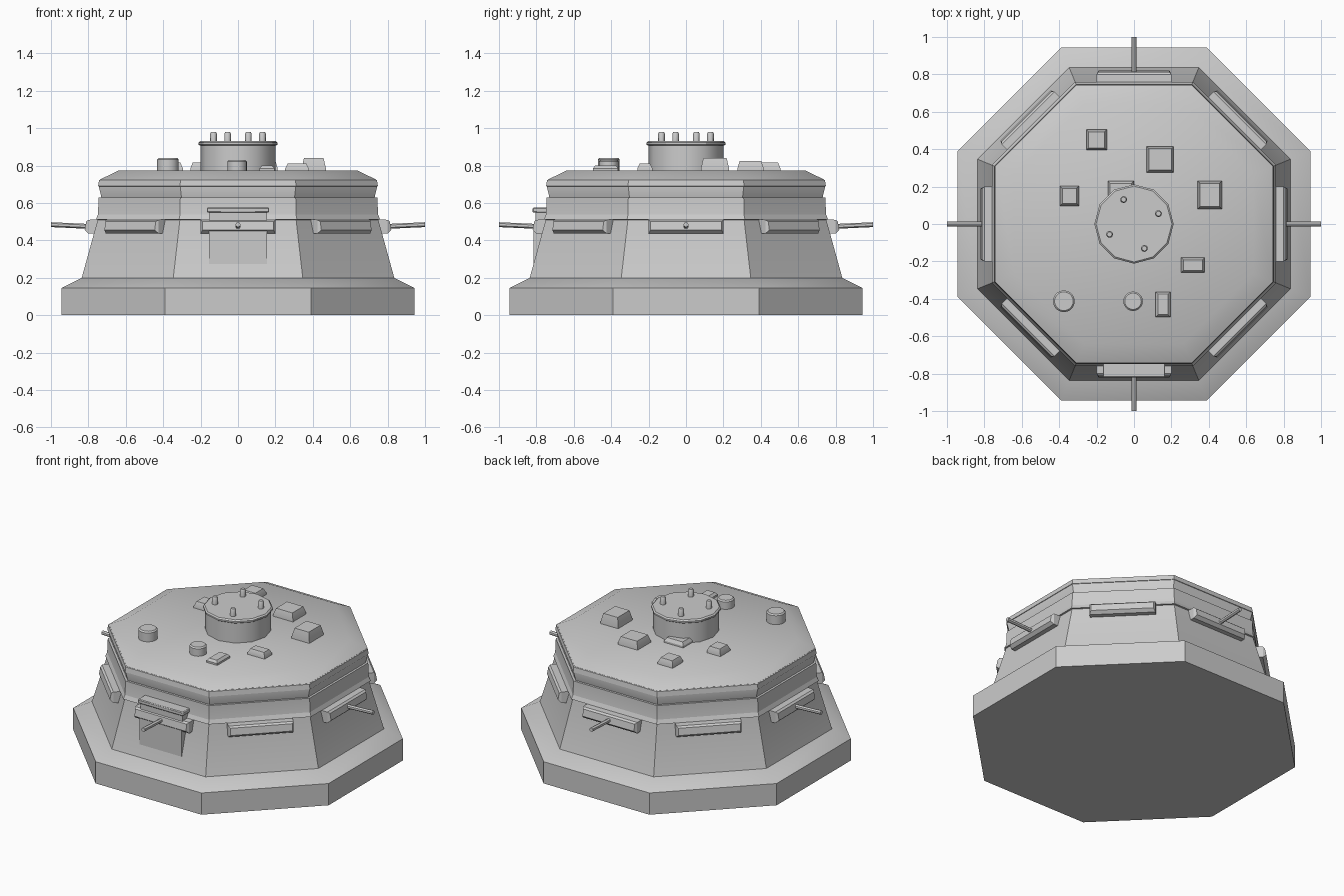
import bpy, bmesh, math
from mathutils import Matrix, Vector

if "Cube" in bpy.data.objects:
    bpy.data.objects.remove(bpy.data.objects["Cube"])

GREY = (0.6, 0.6, 0.6, 1)
concrete = bpy.data.materials.new("grey_concrete")
concrete.use_nodes = True
concrete.diffuse_color = GREY
concrete.node_tree.nodes["Principled BSDF"].inputs["Base Color"].default_value = GREY


def loft(name, rings, matrix=Matrix(), bevel=0):
    """Skin a list of equal-length point rings and cap both ends."""
    bm = bmesh.new()
    loops = [[bm.verts.new(p) for p in ring] for ring in rings]
    n = len(loops[0])
    for low, high in zip(loops, loops[1:]):
        for i in range(n):
            j = (i + 1) % n
            bm.faces.new((low[i], low[j], high[j], high[i]))
    bm.faces.new(loops[0][::-1])
    bm.faces.new(loops[-1])
    bm.transform(matrix)
    bmesh.ops.recalc_face_normals(bm, faces=bm.faces)
    mesh = bpy.data.meshes.new(name)
    bm.to_mesh(mesh)
    bm.free()
    mesh.materials.append(concrete)
    obj = bpy.data.objects.new(name, mesh)
    bpy.context.collection.objects.link(obj)
    if bevel:
        mod = obj.modifiers.new("soft_edges", "BEVEL")
        mod.width = bevel
        mod.segments = 1
    bpy.ops.object.select_all(action="DESELECT")
    obj.select_set(True)
    bpy.context.view_layer.objects.active = obj
    bpy.ops.object.shade_smooth_by_angle(angle=math.radians(30))
    return obj


def polygon(sides, radius, z, turn=0.0):
    return [(radius * math.cos(turn + math.tau * i / sides),
             radius * math.sin(turn + math.tau * i / sides), z) for i in range(sides)]


def octagon(name, profile):
    """Stack octagons given as (distance to flat side, height)."""
    c = math.cos(math.pi / 8)
    return loft(name, [polygon(8, a / c, z, math.pi / 8) for a, z in profile])


def round_part(name, sides, profile, x=0, y=0):
    return loft(name, [polygon(sides, r, z) for r, z in profile],
                Matrix.Translation((x, y, 0)))


def rect(w, d, z):
    return [(-w / 2, -d / 2, z), (w / 2, -d / 2, z), (w / 2, d / 2, z), (-w / 2, d / 2, z)]


def box(name, x0, x1, y0, y1, z0, z1, bevel=0):
    move = Matrix.Translation(((x0 + x1) / 2, (y0 + y1) / 2, 0))
    return loft(name, [rect(x1 - x0, y1 - y0, z) for z in (z0, z1)], move, bevel)


# Main octagonal masses
octagon("foundation", [(0.943, 0), (0.943, 0.145), (0.835, 0.2)])
octagon("sloped_wall", [(0.837, 0.195), (0.75, 0.51), (0.745, 0.63)])
octagon("wall_band", [(0.74, 0.508), (0.76, 0.512), (0.748, 0.54), (0.73, 0.543)])
octagon("roof_slab", [(0.728, 0.62), (0.745, 0.69), (0.738, 0.725), (0.64, 0.773)])
octagon("roof_lip", [(0.735, 0.685), (0.748, 0.69), (0.743, 0.722), (0.73, 0.728)])

# Gun embrasures on all eight sides, barrels on every second one
for k in range(8):
    spin = Matrix.Rotation(k * math.pi / 4, 4, "Z")
    outer = [(-0.19, -0.82, 0.455), (0.19, -0.82, 0.455), (0.19, -0.812, 0.5), (-0.19, -0.812, 0.5)]
    inner = [(-0.2, -0.73, 0.435), (0.2, -0.73, 0.435), (0.2, -0.73, 0.512), (-0.2, -0.73, 0.512)]
    middle = [(math.copysign(0.2, x), -0.8, z) for x, z in
              ((-1, 0.437), (1, 0.437), (1, 0.51), (-1, 0.51))]
    loft(f"embrasure_{k + 1}", [outer, middle, inner], spin)
    if k % 2 == 0:
        axis = Vector((0, -0.26, 0.012)).to_track_quat("Z", "Y").to_matrix().to_4x4()
        aim = spin @ Matrix.Translation((0, -0.74, 0.472)) @ axis
        loft(f"gun_barrel_{k // 2 + 1}",
             [polygon(12, r, z) for r, z in ((0.013, 0), (0.013, 0.26))], aim)

# Entrance on the front
box("door_panel", -0.155, 0.155, -0.815, -0.72, 0.272, 0.45)
box("door_header", -0.155, 0.155, -0.805, -0.72, 0.5, 0.55)
box("door_canopy", -0.167, 0.167, -0.82, -0.72, 0.548, 0.575, 0.005)

# Command turret with periscopes
round_part("turret", 12, [(0.2, 0.76), (0.2, 0.91)])
round_part("turret_lid", 12, [(0.205, 0.907), (0.212, 0.912), (0.212, 0.922), (0.203, 0.93)])
for i in range(4):
    a = math.radians(23 + 90 * i)
    round_part(f"periscope_{i + 1}", 12, [(0.018, 0.92), (0.018, 0.97), (0.013, 0.979)],
               0.142 * math.cos(a), 0.142 * math.sin(a))

# Tapered hatches on the roof: x, y, width, depth, top
hatches = [(-0.2, 0.45, 0.11, 0.11, 0.815), (0.14, 0.345, 0.145, 0.14, 0.825),
           (0.405, 0.155, 0.13, 0.15, 0.84), (-0.345, 0.15, 0.1, 0.105, 0.815),
           (-0.07, 0.18, 0.14, 0.1, 0.805), (0.315, -0.22, 0.125, 0.08, 0.81),
           (0.155, -0.43, 0.08, 0.135, 0.8)]
for i, (x, y, w, d, top) in enumerate(hatches):
    loft(f"roof_hatch_{i + 1}",
         [rect(w, d, 0.765), rect(w, d, 0.785), rect(w - 0.025, d - 0.025, top)],
         Matrix.Translation((x, y, 0)))

# Round vents near the front edge
for i, (x, r, top) in enumerate([(-0.375, 0.058, 0.84), (-0.005, 0.052, 0.83)]):
    round_part(f"roof_vent_{i + 1}", 20, [(r, 0.765), (r, top - 0.008), (r - 0.008, top)], x, -0.413)
